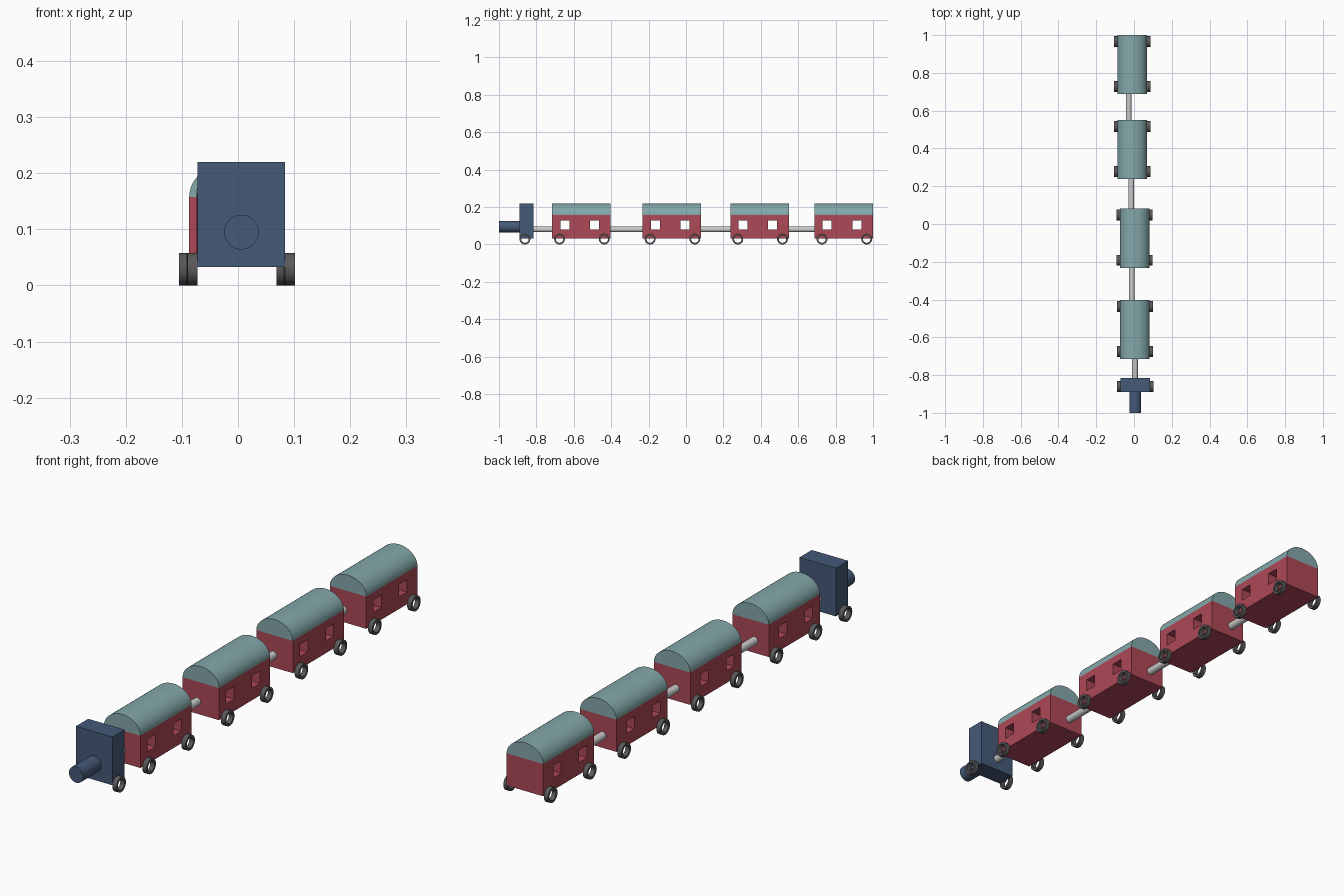
import bpy, bmesh
from math import pi, cos, sin, radians

if "Cube" in bpy.data.objects:
    bpy.data.objects.remove(bpy.data.objects["Cube"])

def material(name, rgb):
    m = bpy.data.materials.new(name)
    m.diffuse_color = (*rgb, 1)
    m.use_nodes = True
    m.node_tree.nodes["Principled BSDF"].inputs["Base Color"].default_value = m.diffuse_color
    return m

RED = material("red", (0.42, 0.065, 0.095))
TEAL = material("teal", (0.23, 0.39, 0.40))
BLUE = material("blue", (0.06, 0.10, 0.19))
DARK = material("dark_grey", (0.10, 0.10, 0.10))

def arc(rx, ry, n, total=2 * pi):
    count = n if total == 2 * pi else n + 1
    return [(rx * cos(total * i / n), ry * sin(total * i / n)) for i in range(count)]

def rect(x0, x1, y0, y1):
    return [(x0, y0), (x1, y0), (x1, y1), (x0, y1)]

def prism(name, loops, depth, loc, axis, mat=None):
    """Extrude an outline (with holes) along x or y, centred on loc."""
    cu = bpy.data.curves.new(name, 'CURVE')
    cu.dimensions, cu.fill_mode, cu.extrude = '2D', 'BOTH', depth / 2
    for pts in loops:
        sp = cu.splines.new('POLY')
        sp.points.add(len(pts) - 1)
        for p, (a, b) in zip(sp.points, pts):
            p.co = (a, b, 0, 1)
        sp.use_cyclic_u = True
    ob = bpy.data.objects.new(name, cu)
    bpy.context.collection.objects.link(ob)
    ob.location = loc
    ob.rotation_euler = (pi / 2, 0, pi / 2 if axis == 'x' else 0)
    bpy.ops.object.select_all(action='DESELECT')
    ob.select_set(True)
    bpy.context.view_layer.objects.active = ob
    bpy.ops.object.convert(target='MESH')
    ob = bpy.context.object
    ob.name = name
    bm = bmesh.new()
    bm.from_mesh(ob.data)
    bmesh.ops.remove_doubles(bm, verts=bm.verts, dist=1e-5)
    bmesh.ops.recalc_face_normals(bm, faces=bm.faces)
    bm.to_mesh(ob.data)
    bm.free()
    ob.data.materials.clear()
    if mat:
        ob.data.materials.append(mat)
    bpy.ops.object.shade_smooth_by_angle(angle=radians(30))
    return ob

HALF, LENGTH, FLOOR, EAVE, TOP = 0.078, 0.313, 0.033, 0.158, 0.22
WHEEL_R, WHEEL_W = 0.029, 0.018

def wheel_pair(prefix, x, y):
    for side, s in (("left", -1), ("right", 1)):
        prism(f"{prefix}_wheel_{side}", [arc(WHEEL_R, WHEEL_R, 32), arc(0.02, 0.02, 32)],
              WHEEL_W, (x + s * (HALF + WHEEL_W / 2), y, WHEEL_R), 'x', DARK)

# engine: cab, boiler and one pair of wheels
prism("engine_cab", [rect(-HALF, HALF, FLOOR, TOP)], 0.075, (0.006, -0.8525, 0), 'y', BLUE)
prism("engine_boiler", [arc(0.031, 0.031, 48)], 0.12, (0.006, -0.94, 0.095), 'y', BLUE)
wheel_pair("engine", 0.006, -0.861)

# carriages: (centre x, front y)
carriages = [(0.005, -0.716), (0.003, -0.232), (-0.009, 0.237), (-0.009, 0.687)]
for i, (x, y) in enumerate(carriages, 1):
    # body with two square windows right through
    prism(f"carriage_{i}_body",
          [rect(0, LENGTH, FLOOR, EAVE)] + [rect(c - 0.024, c + 0.024, 0.08, 0.128) for c in (0.068, 0.226)],
          2 * HALF, (x, y, 0), 'x', RED)
    # arched roof
    prism(f"carriage_{i}_roof", [arc(HALF, TOP - EAVE, 32, pi)], LENGTH,
          (x, y + LENGTH / 2, EAVE), 'y', TEAL)
    for end, dy in (("front", 0.04), ("rear", 0.279)):
        wheel_pair(f"carriage_{i}_{end}", x, y + dy)

# coupling rods between the vehicles
rods = [(0.005, -0.82, -0.714), (-0.012, -0.405, -0.23), (-0.014, 0.079, 0.239), (-0.028, 0.548, 0.689)]
for i, (x, a, b) in enumerate(rods, 1):
    prism(f"coupling_rod_{i}", [arc(0.015, 0.015, 32)], b - a, (x, (a + b) / 2, 0.081), 'y')
